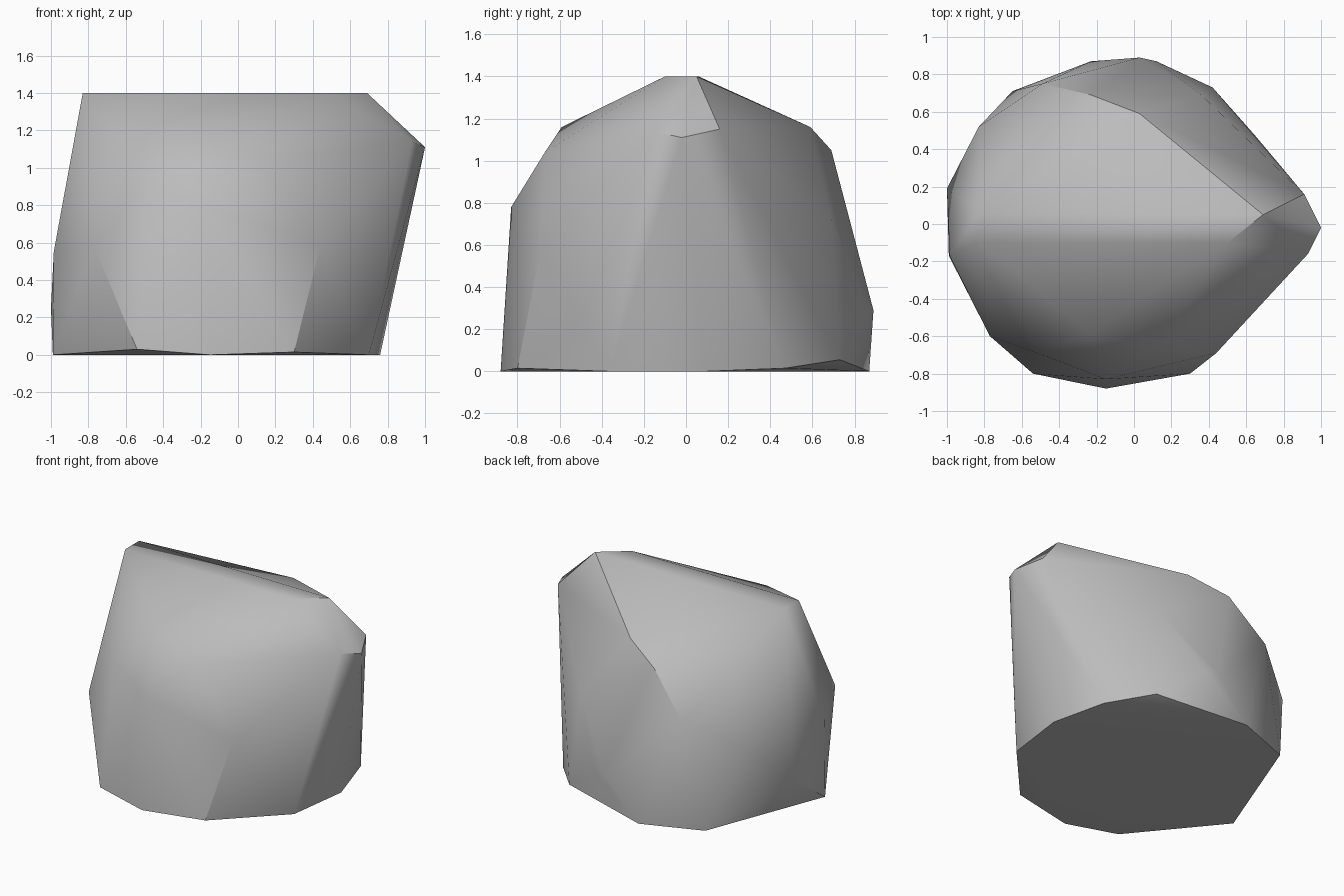
import bpy
import bmesh
import math

# Remove the default object
default_cube = bpy.data.objects.get("Cube")
if default_cube:
    bpy.data.objects.remove(default_cube, do_unlink=True)


def flat_material(name, colour):
    material = bpy.data.materials.new(name)
    material.use_nodes = True
    material.diffuse_color = colour
    shader = material.node_tree.nodes["Principled BSDF"]
    shader.inputs["Base Color"].default_value = colour
    shader.inputs["Roughness"].default_value = 0.9
    return material


# Corner points of the boulder, grouped by region
crown = [(-.83, -.1, 1.4), (-.83, .06, 1.4), (.69, .05, 1.4), (.5, -.1, 1.4)]
nose = [(.93, -.16, 1.14), (1, -.02, 1.11), (.91, .16, 1.15)]
front_shoulder = [(-.23, -.59, 1.16), (.12, -.67, 1.04), (-.49, -.7, .9),
                  (-.15, -.83, .78), (.44, -.69, .58), (-.77, -.6, .58)]
back_shoulder = [(.03, .59, 1.16), (-.23, .69, 1.05), (-.49, .75, .76),
                 (-.83, .52, .57), (.36, .69, .72), (.03, .89, .29),
                 (.12, .87, .28)]
left_flank = [(-1, .19, .25), (-.985, -.17, .55)]
base = [(-.99, -.17, 0), (-.54, -.8, .03), (-.15, -.88, 0), (.3, -.8, .015),
        (.7, -.36, 0), (.76, .09, 0), (.65, .47, .015), (.42, .73, .055),
        (-.23, .87, 0), (-.65, .71, 0)]


def build_boulder(name, regions, material):
    # Wrap all the corner points in one faceted convex shell
    bm = bmesh.new()
    for region in regions:
        for point in region:
            bm.verts.new(point)
    hull = bmesh.ops.convex_hull(bm, input=bm.verts)
    spare = set(hull["geom_interior"]) | set(hull["geom_unused"])
    spare_verts = [v for v in spare if isinstance(v, bmesh.types.BMVert)]
    bmesh.ops.delete(bm, geom=spare_verts, context="VERTS")
    bmesh.ops.recalc_face_normals(bm, faces=bm.faces)

    mesh = bpy.data.meshes.new(name)
    bm.to_mesh(mesh)
    bm.free()
    mesh.materials.append(material)
    boulder = bpy.data.objects.new(name, mesh)
    bpy.context.collection.objects.link(boulder)
    return boulder


stone = flat_material("stone_grey", (.5, .5, .5, 1))
regions = [crown, nose, front_shoulder, back_shoulder, left_flank, base]
boulder = build_boulder("boulder", regions, stone)

# Soften the shallow facets and keep the steep edges crisp
bpy.ops.object.select_all(action="DESELECT")
boulder.select_set(True)
bpy.context.view_layer.objects.active = boulder
bpy.ops.object.shade_smooth_by_angle(angle=math.radians(30))
